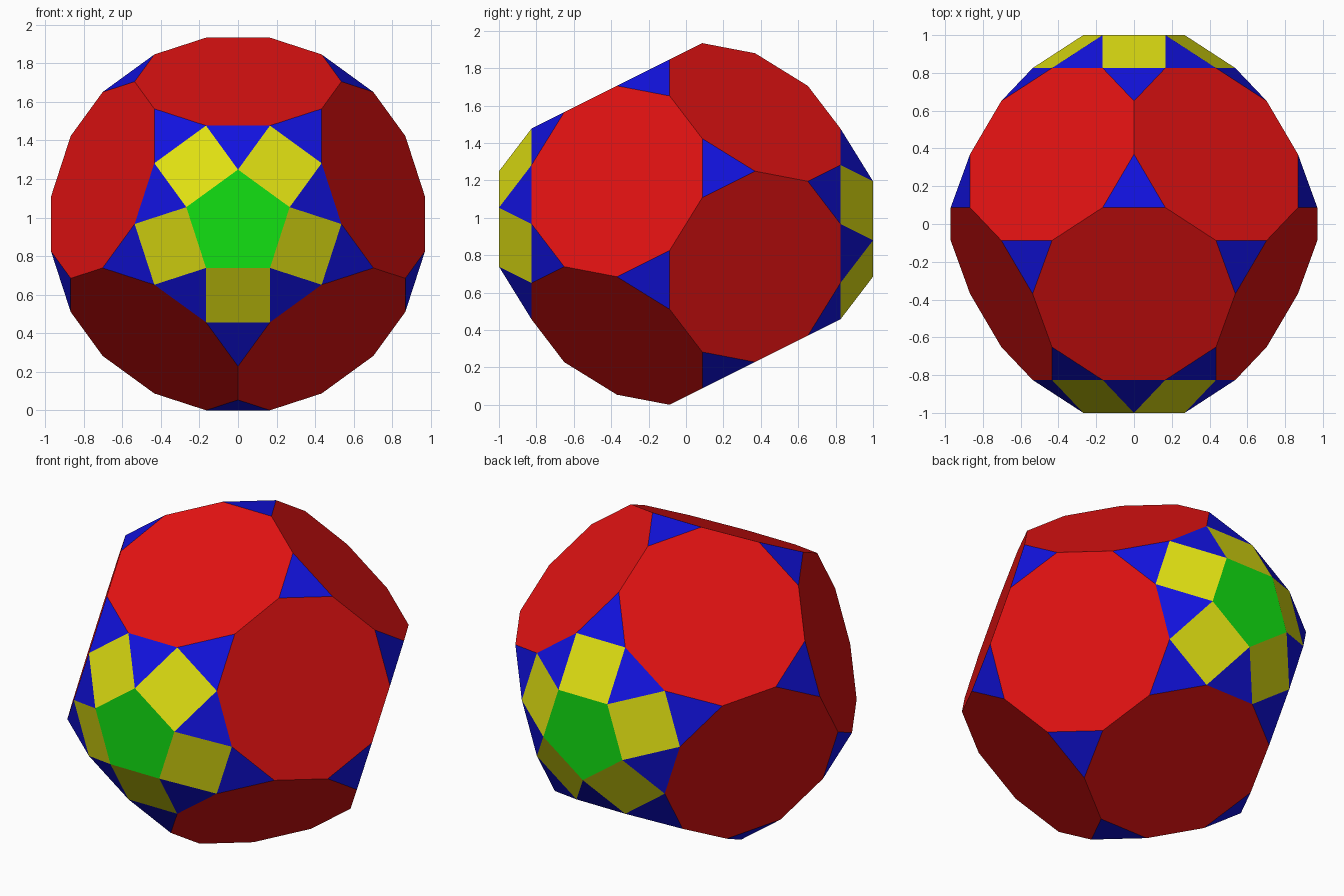
import bpy
import bmesh
from math import sin, cos, sqrt, radians
from mathutils import Vector
from itertools import combinations

if "Cube" in bpy.data.objects:
    bpy.data.objects.remove(bpy.data.objects["Cube"])

PHI = (1 + sqrt(5)) / 2
EDGE = 0.3316                 # every edge of the solid has this length
CORE = EDGE * sqrt(5)         # edge of the dodecahedron before its corners are cut


def material(name, rgb):
    mat = bpy.data.materials.new(name)
    mat.use_nodes = True
    mat.diffuse_color = (*rgb, 1)
    mat.node_tree.nodes["Principled BSDF"].inputs["Base Color"].default_value = (*rgb, 1)
    return mat


def ring(radius, depth, start):
    """Five points around the y axis, facing the front."""
    return [Vector((radius * cos(radians(start + 72 * k)), -depth,
                    radius * sin(radians(start + 72 * k)))) for k in range(5)]


# Dodecahedron corners: front half, then the same points reflected through the centre
corner_r = CORE * 0.850651
inner = CORE * 1.113516
corners = ring(corner_r, inner, -90) + ring(corner_r * PHI, inner / PHI ** 3, -90)
corners += [-p for p in corners]

# Cut corners: two points on each dodecahedron edge
cut = (1 - 1 / sqrt(5)) / 2
points = []
for a, b in combinations(corners, 2):
    if abs((a - b).length - CORE) < 0.01:
        points += [a.lerp(b, cut), b.lerp(a, cut)]

# Pentagon caps raised on the front and back faces
cap = ring(EDGE * 0.850651, inner + EDGE * 0.525731, 90)
points += cap + [-p for p in cap]

# Skin the points and merge the coplanar triangles into whole faces
bottom = min(p.z for p in points)
bm = bmesh.new()
for p in points:
    bm.verts.new((p.x, p.y, p.z - bottom))
bmesh.ops.convex_hull(bm, input=bm.verts[:])
bmesh.ops.dissolve_limit(bm, angle_limit=radians(1), verts=bm.verts[:], edges=bm.edges[:])
bmesh.ops.recalc_face_normals(bm, faces=bm.faces[:])

# Colour by number of sides
slots = {3: 0, 4: 1, 5: 2, 10: 3}
for f in bm.faces:
    f.material_index = slots.get(len(f.verts), 3)
    f.smooth = False

mesh = bpy.data.meshes.new("faceted_solid")
bm.to_mesh(mesh)
bm.free()
for name, rgb in (("blue triangles", (0.006, 0.006, 0.75)),
                  ("yellow squares", (0.75, 0.75, 0.006)),
                  ("green pentagons", (0.006, 0.75, 0.006)),
                  ("red decagons", (0.75, 0.006, 0.006))):
    mesh.materials.append(material(name, rgb))
solid = bpy.data.objects.new("faceted_solid", mesh)
bpy.context.collection.objects.link(solid)
